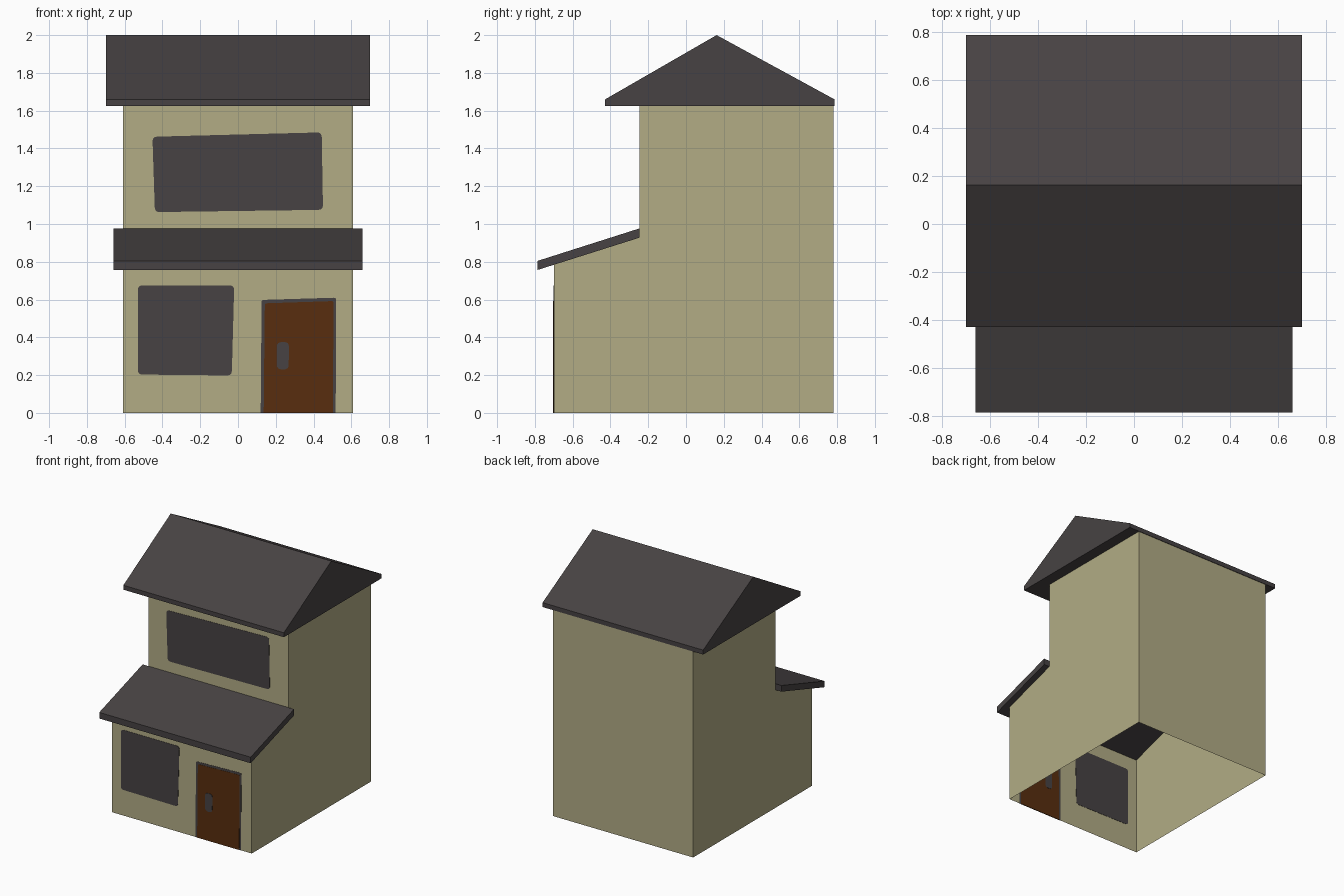
import bpy, bmesh, math
from mathutils import Vector

if "Cube" in bpy.data.objects:
    bpy.data.objects.remove(bpy.data.objects["Cube"])


def material(name, rgb):
    m = bpy.data.materials.new(name)
    m.diffuse_color = (*rgb, 1)
    m.use_nodes = True
    m.node_tree.nodes["Principled BSDF"].inputs["Base Color"].default_value = m.diffuse_color
    return m


CREAM = material("cream wall", (0.445, 0.413, 0.235))
DARK = material("dark grey", (0.063, 0.055, 0.056))
BROWN = material("brown door", (0.098, 0.027, 0.0045))


def add_object(name, bm, mat):
    me = bpy.data.meshes.new(name)
    bm.to_mesh(me)
    bm.free()
    me.materials.append(mat)
    ob = bpy.data.objects.new(name, me)
    bpy.context.collection.objects.link(ob)
    return ob


def prism(bm, points, axis):
    """Extrude a closed loop of points along an axis vector."""
    face = bm.faces.new([bm.verts.new(p) for p in points])
    out = bmesh.ops.extrude_face_region(bm, geom=[face])
    verts = [g for g in out["geom"] if isinstance(g, bmesh.types.BMVert)]
    bmesh.ops.translate(bm, verts=verts, vec=axis)
    bmesh.ops.recalc_face_normals(bm, faces=bm.faces)


def side_profile(name, yz, half_width, mat):
    bm = bmesh.new()
    prism(bm, [(-half_width, y, z) for y, z in yz], (2 * half_width, 0, 0))
    return bm


def plate(name, xz, y, thick, mat, radius=0.0, steps=4):
    """Thin panel centred on a wall, with rounded corners."""
    pts = []
    n = len(xz)
    for i in range(n):
        c = Vector(xz[i])
        a = c + (Vector(xz[i - 1]) - c).normalized() * radius
        b = c + (Vector(xz[(i + 1) % n]) - c).normalized() * radius
        if radius == 0 or c.y < 0.01:
            pts.append(c)
            continue
        for k in range(steps + 1):
            t = k / steps
            pts.append(a * (1 - t) ** 2 + c * 2 * t * (1 - t) + b * t * t)
    bm = bmesh.new()
    prism(bm, [(p.x, y - thick / 2, p.y) for p in pts], (0, thick, 0))
    return add_object(name, bm, mat)


FRONT, STEP, BACK = -0.70, -0.245, 0.782

# House walls: stepped side profile, open underneath and under the lower roof
bm = side_profile("walls", [(FRONT, 0), (BACK, 0), (BACK, 1.63), (STEP, 1.63),
                            (STEP, 0.94), (FRONT, 0.795)], 0.61, CREAM)
bm.faces.ensure_lookup_table()
opened = [f for f in bm.faces if abs(f.normal.z) > 0.5]
bmesh.ops.delete(bm, geom=opened, context="FACES_ONLY")
add_object("walls", bm, CREAM)

# Main gable roof and lower lean-to roof
add_object("main_roof", side_profile("main_roof", [
    (-0.428, 1.625), (0.786, 1.625), (0.786, 1.66), (0.162, 2.0), (-0.428, 1.66)],
    0.70, DARK), DARK)
add_object("lower_roof", side_profile("lower_roof", [
    (-0.785, 0.757), (STEP, 0.928), (STEP, 0.977), (-0.785, 0.805)],
    0.66, DARK), DARK)

# Windows
plate("upper_window", [(-0.44, 1.063), (0.45, 1.075), (0.443, 1.485), (-0.453, 1.462)],
      STEP, 0.004, DARK, 0.025)
plate("lower_window", [(-0.53, 0.203), (-0.033, 0.198), (-0.02, 0.675), (-0.53, 0.675)],
      FRONT, 0.004, DARK, 0.025)

# Door with frame and handle
plate("door_frame", [(0.12, 0), (0.517, 0), (0.52, 0.61), (0.125, 0.598)],
      FRONT, 0.003, DARK, 0.012)
plate("door", [(0.136, 0), (0.502, 0), (0.506, 0.592), (0.142, 0.58)],
      FRONT, 0.006, BROWN, 0.012)
plate("door_handle", [(0.206, 0.23), (0.268, 0.23), (0.27, 0.375), (0.206, 0.375)],
      FRONT, 0.009, DARK, 0.025)
